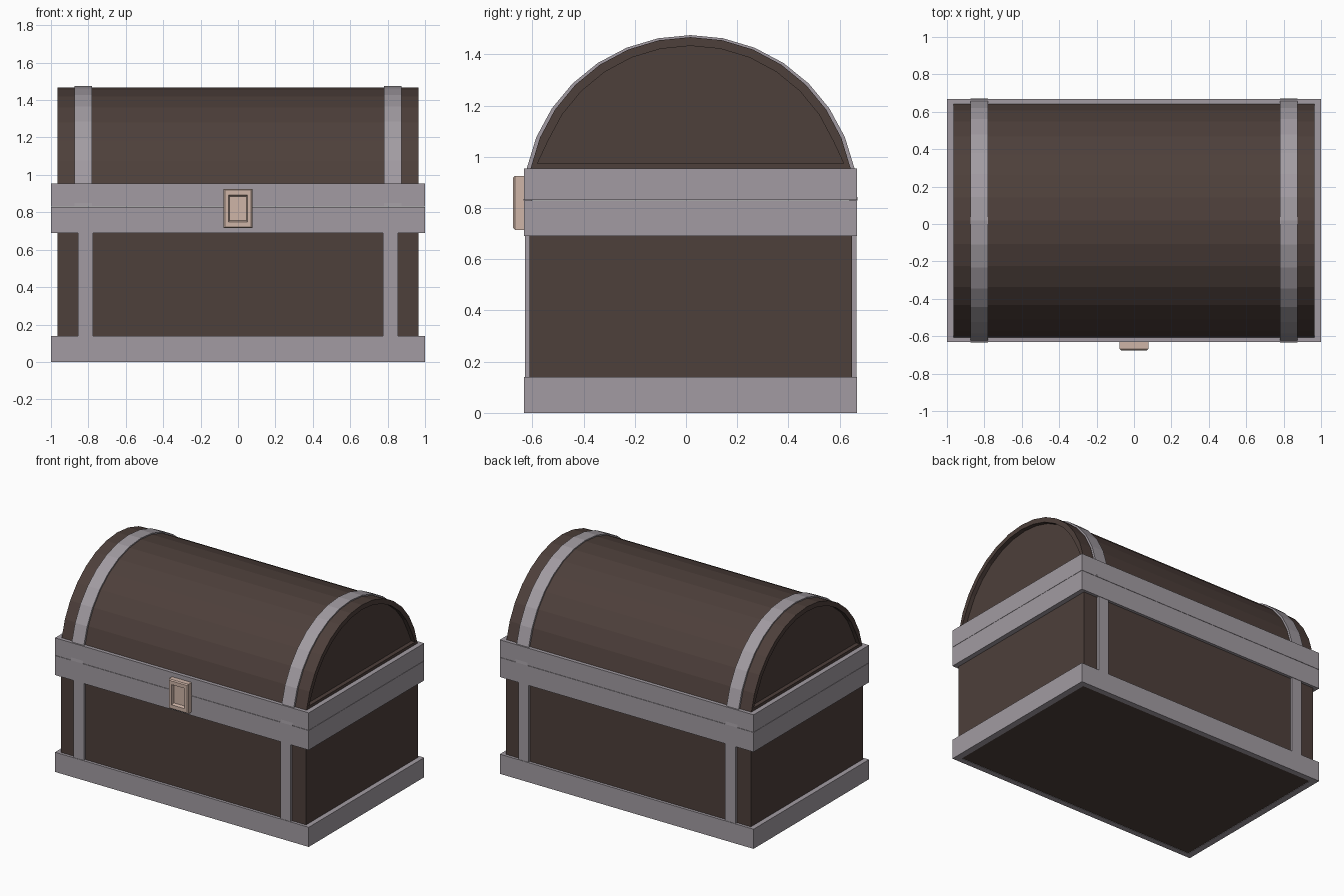
import bpy, bmesh, math

if "Cube" in bpy.data.objects:
    bpy.data.objects.remove(bpy.data.objects["Cube"])

CY = 0.018          # chest centre in y (the latch sticks out in front)
SEAM = 0.83         # height where lid meets body


def material(name, rgb):
    m = bpy.data.materials.new(name)
    m.diffuse_color = (*rgb, 1)
    m.use_nodes = True
    m.node_tree.nodes["Principled BSDF"].inputs["Base Color"].default_value = m.diffuse_color
    return m


WOOD = material("dark_wood", (0.075, 0.05, 0.043))
IRON = material("iron", (0.36, 0.33, 0.36))
BRASS = material("brass", (0.62, 0.46, 0.39))
CLOTH = material("red_lining", (0.3, 0.02, 0.02))


def finish(name, bm, mat):
    bmesh.ops.recalc_face_normals(bm, faces=bm.faces)
    me = bpy.data.meshes.new(name)
    bm.to_mesh(me)
    bm.free()
    ob = bpy.data.objects.new(name, me)
    me.materials.append(mat)
    bpy.context.collection.objects.link(ob)
    return ob


def add_prism(bm, profile, offset):
    """Extrude a closed loop of points along an offset; returns both caps."""
    start = bm.faces.new([bm.verts.new(p) for p in profile])
    geom = bmesh.ops.extrude_face_region(bm, geom=[start], use_keep_orig=True)["geom"]
    bmesh.ops.translate(bm, vec=offset, verts=[v for v in geom if isinstance(v, bmesh.types.BMVert)])
    return [start] + [f for f in geom if isinstance(f, bmesh.types.BMFace) and len(f.verts) == len(profile)
                      and abs(f.normal.dot(start.normal)) > 0.99]


def rect(hx, hy, z):
    return [(sx * hx, CY + sy * hy, z) for sx, sy in ((-1, -1), (1, -1), (1, 1), (-1, 1))]


def frame(name, outer, inner, z0, z1, mat):
    """Rectangular ring, open in the middle."""
    bm = bmesh.new()
    loops = [[bm.verts.new(p) for p in rect(*size, z)]
             for size, z in ((outer, z0), (outer, z1), (inner, z1), (inner, z0))]
    for k in range(4):
        a, b = loops[k], loops[(k + 1) % 4]
        for i in range(4):
            j = (i + 1) % 4
            bm.faces.new((a[i], a[j], b[j], b[i]))
    return finish(name, bm, mat)


def box(name, x, y, z, mat):
    bm = bmesh.new()
    add_prism(bm, [(x[0], y[0], z[0]), (x[1], y[0], z[0]), (x[1], y[1], z[0]), (x[0], y[1], z[0])],
              (0, 0, z[1] - z[0]))
    return finish(name, bm, mat)


def arc(x, ry, rz, first, last):
    """Points on a 32-sided round, counted in steps of 11.25 degrees."""
    return [(x, CY + ry * math.cos(k * math.pi / 16), SEAM + rz * math.sin(k * math.pi / 16))
            for k in range(first, last + 1)]


# Body: wooden walls, floor and cloth lining
frame("body_walls", (0.965, 0.63), (0.9, 0.57), 0.003, SEAM - 0.004, WOOD)
box("body_floor", (-0.93, 0.93), (CY - 0.6, CY + 0.6), (0.003, 0.06), WOOD)
box("lining_floor", (-0.9, 0.9), (CY - 0.57, CY + 0.57), (0.06, 0.07), CLOTH)
frame("lining_walls", (0.9, 0.57), (0.89, 0.56), 0.07, SEAM - 0.004, CLOTH)

# Iron bands around the base and both sides of the seam
for name, z0, z1 in (("base_band", 0, 0.14), ("body_rim", 0.69, SEAM - 0.001), ("lid_rim", SEAM + 0.001, 0.955)):
    frame(name, (1.0, 0.65), (0.955, 0.61), z0, z1, IRON)

# Lid: barrel with a recessed panel at each end
bm = bmesh.new()
caps = add_prism(bm, arc(-0.965, 0.637, 0.637, 1, 15), (1.93, 0, 0))
bmesh.ops.recalc_face_normals(bm, faces=bm.faces)
for cap in caps:
    bmesh.ops.inset_region(bm, faces=[cap], thickness=0.034)
    s = 1 if cap.calc_center_median().x > 0 else -1
    bmesh.ops.extrude_discrete_faces  # panels are pushed in with their own side walls
    region = bmesh.ops.extrude_face_region(bm, geom=[cap])["geom"]
    bmesh.ops.translate(bm, vec=(-0.03 * s, 0, 0),
                        verts=[v for v in region if isinstance(v, bmesh.types.BMVert)])
    if cap.is_valid:
        bm.faces.remove(cap)
finish("lid_barrel", bm, WOOD)

# Straps over the lid and down the front and back of the body
for side, s in (("left", -1), ("right", 1)):
    bm = bmesh.new()
    x = s * 0.78
    add_prism(bm, arc(x, 0.652, 0.645, 0, 16) + arc(x, 0.62, 0.62, 0, 16)[::-1], (s * 0.095, 0, 0))
    finish(f"lid_strap_{side}", bm, IRON)
    for face, t in (("front", -1), ("back", 1)):
        box(f"body_strap_{face}_{side}", sorted((s * 0.775, s * 0.855)),
            sorted((CY + t * 0.62, CY + t * 0.647)), (0.13, 0.7), IRON)

# Latch: plate with bevelled edge and a sunken centre
bm = bmesh.new()
loops = []
for hx, hz, y in ((0.077, 0.105, -0.61), (0.077, 0.105, -0.668), (0.07, 0.098, -0.675),
                  (0.05, 0.072, -0.675), (0.045, 0.065, -0.655)):
    loops.append([bm.verts.new((sx * hx, y, 0.82 + sz * hz))
                  for sx, sz in ((-1, -1), (1, -1), (1, 1), (-1, 1))])
for a, b in zip(loops, loops[1:]):
    for i in range(4):
        j = (i + 1) % 4
        bm.faces.new((a[i], a[j], b[j], b[i]))
bm.faces.new(loops[0])
bm.faces.new(loops[-1])
finish("latch", bm, BRASS)
